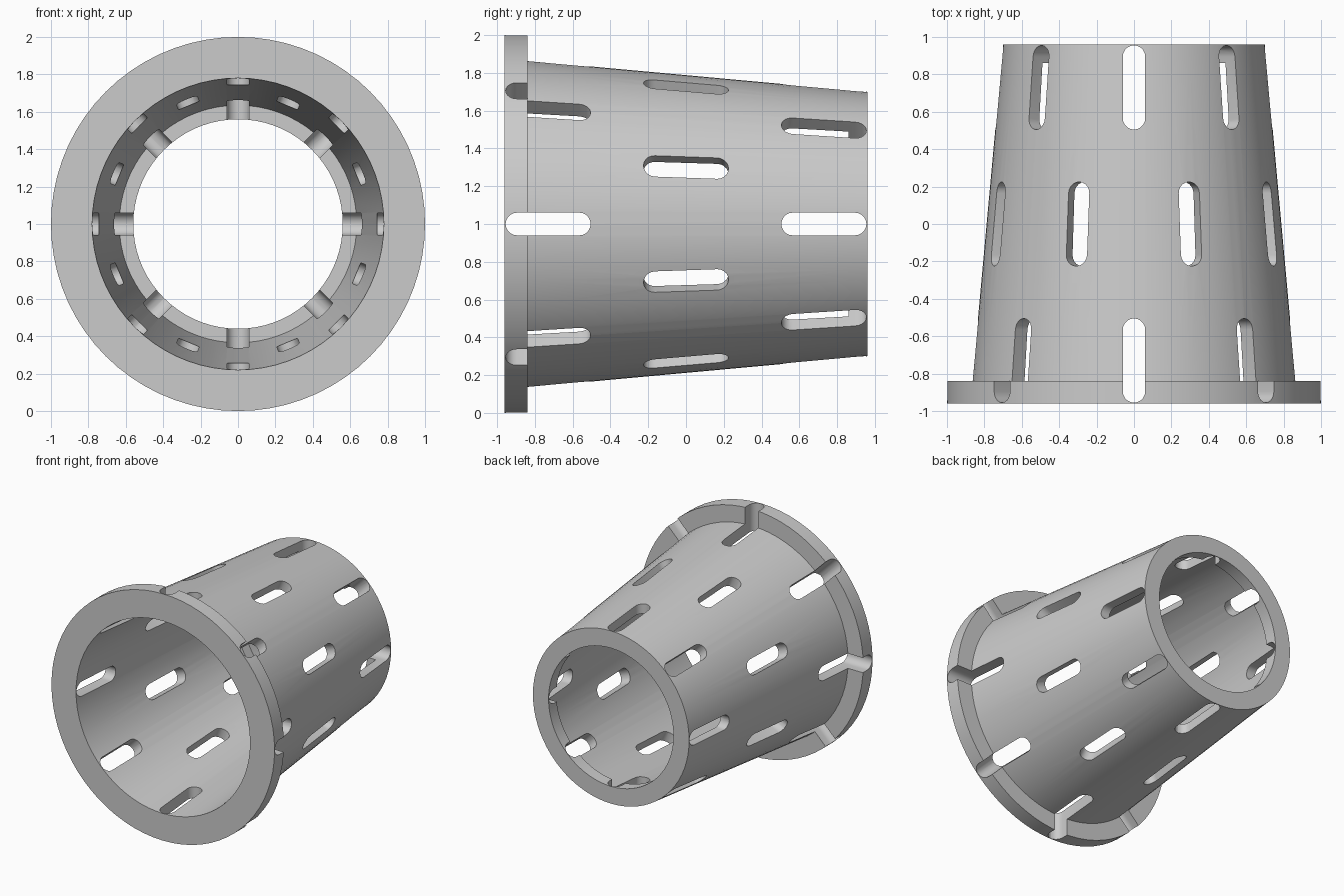
import bpy, bmesh, math
from mathutils import Matrix

cube = bpy.data.objects.get("Cube")
if cube:
    bpy.data.objects.remove(cube, do_unlink=True)

SEGMENTS = 72
CENTRE = 1.0          # height of the sleeve axis


def make_object(name, bm):
    bmesh.ops.recalc_face_normals(bm, faces=bm.faces)
    mesh = bpy.data.meshes.new(name)
    bm.to_mesh(mesh)
    bm.free()
    obj = bpy.data.objects.new(name, mesh)
    bpy.context.collection.objects.link(obj)
    return obj


def ring(profile):
    """Closed (radius, y) profile revolved around the y axis."""
    bm = bmesh.new()
    loops = []
    for i in range(SEGMENTS):
        a = math.tau * i / SEGMENTS
        loops.append([bm.verts.new((r * math.cos(a), y, CENTRE + r * math.sin(a)))
                      for r, y in profile])
    n = len(profile)
    for i in range(SEGMENTS):
        p, q = loops[i], loops[(i + 1) % SEGMENTS]
        for j in range(n):
            k = (j + 1) % n
            bm.faces.new((p[j], p[k], q[k], q[j]))
    return bm


def add_slot(bm, angle, y_mid, length=0.45, width=0.12, steps=10):
    """Radial stadium-shaped prism on one side of the axis."""
    r, half = width / 2, (length - width) / 2
    outline = []
    for side in (1, -1):
        for i in range(steps + 1):
            a = math.pi * i / steps
            outline.append((side * r * math.cos(a), y_mid + side * (half + r * math.sin(a))))
    turn = Matrix.Translation((0, 0, CENTRE)) @ Matrix.Rotation(angle, 4, 'Y')
    low, high = ([bm.verts.new(turn @ Matrix.Translation((x, y, z)).translation)
                  for x, y in outline] for z in (0.48, 1.1))
    bm.faces.new(low[::-1])
    bm.faces.new(high)
    n = len(outline)
    for i in range(n):
        k = (i + 1) % n
        bm.faces.new((low[i], low[k], high[k], high[i]))


# Tapered sleeve with a front flange and an inner lip at the back
sleeve = make_object("flanged_tapered_sleeve", ring([
    (0.78, -0.96), (1.0, -0.96), (1.0, -0.84), (0.865, -0.84),
    (0.70, 0.96), (0.56, 0.96), (0.56, 0.86), (0.635, 0.86)]))

# Three staggered rows of slots
bm = bmesh.new()
for y_mid, offset in ((-0.73, 0), (0, 0.5), (0.73, 0)):
    for i in range(8):
        add_slot(bm, (i + offset) * math.tau / 8, y_mid)
cutter = make_object("slot_cutter", bm)
cutter.hide_render = True

# Cut the slots, then drop the cutter
bpy.ops.object.select_all(action='DESELECT')
sleeve.select_set(True)
bpy.context.view_layer.objects.active = sleeve
cut = sleeve.modifiers.new("slots", 'BOOLEAN')
cut.operation = 'DIFFERENCE'
cut.solver = 'EXACT'
cut.object = cutter
bpy.ops.object.modifier_apply(modifier=cut.name)
bpy.data.objects.remove(cutter, do_unlink=True)

# Plain grey finish
grey = bpy.data.materials.new("light_grey")
grey.use_nodes = True
colour = (0.6, 0.6, 0.6, 1)
grey.diffuse_color = colour
grey.node_tree.nodes["Principled BSDF"].inputs["Base Color"].default_value = colour
sleeve.data.materials.clear()
sleeve.data.materials.append(grey)
bpy.ops.object.shade_smooth_by_angle(angle=math.radians(30))
